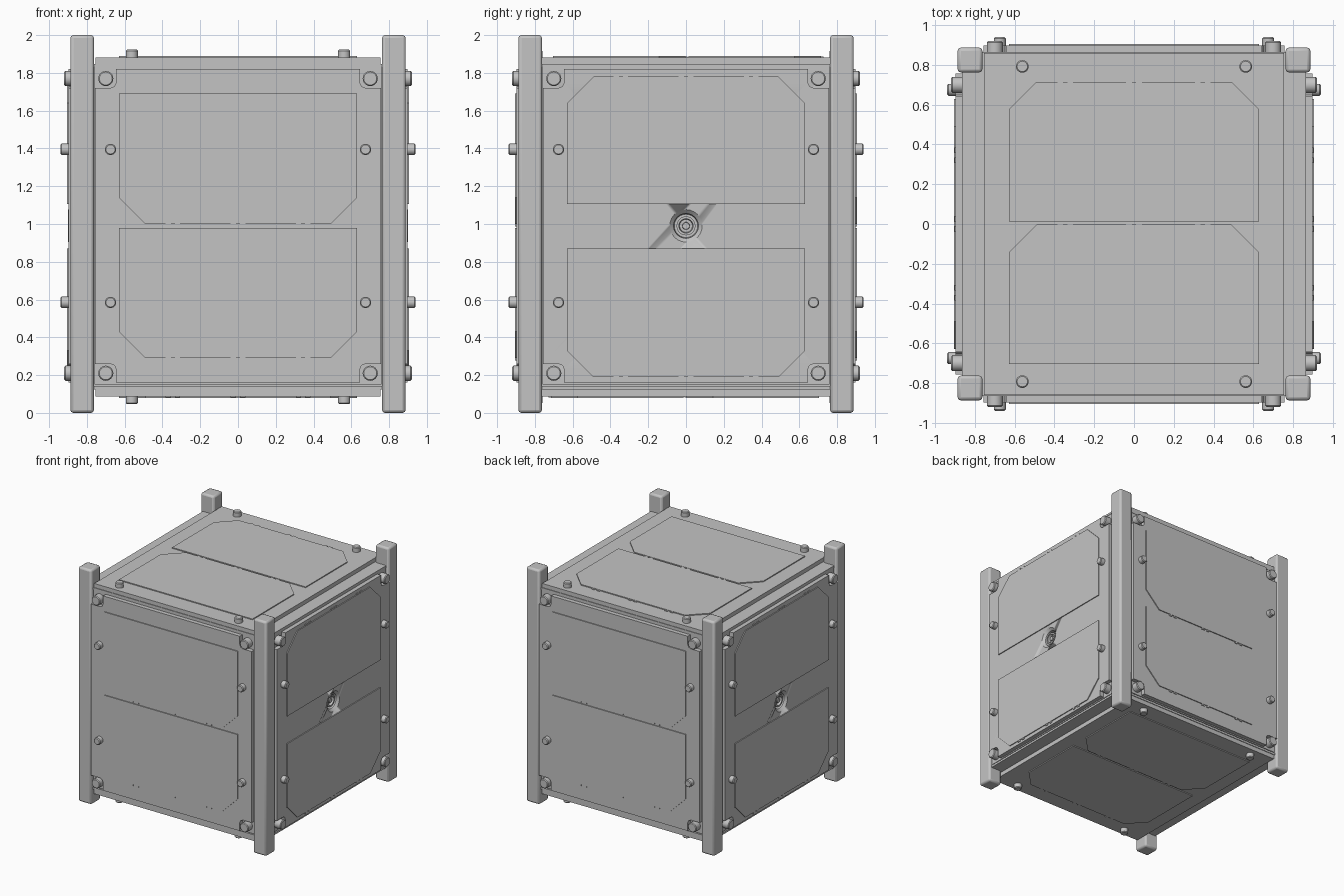
import bpy, bmesh, math
from mathutils import Matrix, Vector

if "Cube" in bpy.data.objects:
    bpy.data.objects.remove(bpy.data.objects["Cube"], do_unlink=True)

GREY = (0.55, 0.55, 0.55, 1)
metal = bpy.data.materials.new("plain grey")
metal.diffuse_color = GREY
metal.use_nodes = True
metal.node_tree.nodes["Principled BSDF"].inputs["Base Color"].default_value = GREY


def finish(name, bm, matrix=Matrix()):
    """Turn a bmesh into an object with sharp edges kept sharp."""
    bmesh.ops.recalc_face_normals(bm, faces=bm.faces)
    for f in bm.faces:
        f.smooth = True
    for e in bm.edges:
        e.smooth = e.calc_face_angle(0) < 0.5
    mesh = bpy.data.meshes.new(name)
    bm.to_mesh(mesh)
    bm.free()
    mesh.materials.append(metal)
    ob = bpy.data.objects.new(name, mesh)
    ob.matrix_world = matrix
    bpy.context.collection.objects.link(ob)
    return ob


def add_prism(bm, outline, low, high):
    base = bm.faces.new([bm.verts.new((u, v, low)) for u, v in outline])
    ext = bmesh.ops.extrude_face_region(bm, geom=[base], use_keep_orig=True)
    top = [g for g in ext["geom"] if isinstance(g, bmesh.types.BMVert)]
    bmesh.ops.translate(bm, verts=top, vec=(0, 0, high - low))


def rect(u0, u1, v0, v1):
    return [(u0, v0), (u1, v0), (u1, v1), (u0, v1)]


def prism(name, outline, low, high, matrix=Matrix()):
    bm = bmesh.new()
    add_prism(bm, outline, low, high)
    return finish(name, bm, matrix)


def turned(name, profile, matrix, u=0, v=0):
    """Spin a (radius, height) profile about the local z axis."""
    bm = bmesh.new()
    pts = [bm.verts.new((r, 0, h)) for r, h in profile]
    edges = [bm.edges.new(p) for p in zip(pts, pts[1:])]
    bmesh.ops.spin(bm, geom=pts + edges, cent=(0, 0, 0), axis=(0, 0, 1),
                   angle=math.tau, steps=24, use_duplicate=False)
    bmesh.ops.remove_doubles(bm, verts=bm.verts, dist=0.0002)
    return finish(name, bm, matrix @ Matrix.Translation((u, v, 0)))


def bolt(name, radius, low, high, matrix, u, v):
    c = 0.006
    turned(name, [(0, low), (radius, low), (radius, high - c),
                  (radius - c, high), (0, high)], matrix, u, v)


def solar_cell(name, plain, cut, surface, matrix):
    """Cell with two clipped corners and contact tabs along its cut edge."""
    w, c = 0.63, 0.14
    s = 1 if cut > plain else -1
    bm = bmesh.new()
    add_prism(bm, [(-w, plain), (w, plain), (w, cut - s * c), (w - c, cut),
                   (c - w, cut), (-w, cut - s * c)], surface - 0.005, surface + 0.008)
    for centre in (-0.345, 0, 0.345):
        for side in (-0.025, 0.025):
            u = centre + side
            add_prism(bm, rect(u - 0.014, u + 0.014, cut, cut + s * 0.012),
                      surface - 0.005, surface + 0.006)
    finish(name, bm, matrix)


# Corner rails
for sx in (-1, 1):
    for sy in (-1, 1):
        x, y, h = sx * 0.825, sy * 0.825, 0.0625
        rail = prism("corner_rail", rect(x - h, x + h, y - h, y + h), 0, 2)
        bevel = rail.modifiers.new("bevel", "BEVEL")
        bevel.width, bevel.segments = 0.016, 2

# Inner body with a lip at each end
prism("inner_body", rect(-0.84, 0.84, -0.84, 0.84), 0.14, 1.84)
for name, z in (("lower_lip", 0.125), ("upper_lip", 1.83)):
    prism(name, rect(-0.865, 0.865, -0.865, 0.865), z, z + 0.018)

# Side panel outline: rectangle with a rounded notch at every corner
quarter = [(0.758, 0.73), (0.675, 0.73), (0.654, 0.739), (0.645, 0.76), (0.645, 0.83)]
half = quarter + [(-u, v) for u, v in reversed(quarter)]
outline = half + [(-u, -v) for u, v in half]

# Cutter for the round ports
cutter = prism("port_cutter",
               [(0.085 * math.cos(a * math.tau / 32), 0.085 * math.sin(a * math.tau / 32))
                for a in range(32)], -1.5, 1.5,
               Matrix.Translation((0, 0, 0.99)) @ Matrix.Rotation(math.pi / 2, 4, "Y"))
cutter.hide_render = True
cutter.hide_viewport = True
cutter.display_type = "WIRE"

port = [(0.086, 0.899), (0.066, 0.88), (0.062, 0.848), (0.05, 0.848), (0.05, 0.878),
        (0.038, 0.878), (0.034, 0.856), (0.02, 0.856), (0.018, 0.874), (0, 0.874)]

# Four side faces, local axes: across, up, outward
for i, face in enumerate(("front", "right", "back", "left")):
    m = (Matrix.Translation((0, 0, 0.99)) @ Matrix.Rotation(i * math.pi / 2, 4, "Z")
         @ Matrix.Rotation(math.pi / 2, 4, "X"))
    plates = [prism(face + "_backing", rect(-0.76, 0.76, -0.84, 0.84), 0.835, 0.862, m),
              prism(face + "_panel", outline, 0.855, 0.898, m)]
    if i % 2:
        for plate in plates:
            hole = plate.modifiers.new("port hole", "BOOLEAN")
            hole.operation, hole.object, hole.solver = "DIFFERENCE", cutter, "EXACT"
        turned(face + "_port", port, m)
        cells = ((0.115, 0.79), (-0.12, -0.80))
    else:
        cells = ((0.70, 0.01), (-0.01, -0.70))
    for plain, cut in cells:
        solar_cell(face + "_solar_cell", plain, cut, 0.898, m)
    for su in (-1, 1):
        for sv in (-1, 1):
            bolt(face + "_corner_bolt", 0.04, 0.85, 0.92, m, su * 0.70, sv * 0.78)
            bolt(face + "_side_bolt", 0.03, 0.88, 0.94, m, su * 0.675, sv * 0.405)

# End plates
for face, angle in (("top", 0), ("bottom", math.pi)):
    m = Matrix.Translation((0, 0, 0.985)) @ Matrix.Rotation(angle, 4, "X")
    prism(face + "_plate", rect(-0.755, 0.755, -0.86, 0.86), 0.85, 0.897, m)
    for plain, cut in ((0.012, 0.715), (-0.705, -0.003)):
        solar_cell(face + "_solar_cell", plain, cut, 0.897, m)
    for su in (-1, 1):
        for sv in (-1, 1):
            bolt(face + "_bolt", 0.032, 0.88, 0.938, m, su * 0.562, sv * 0.793)
